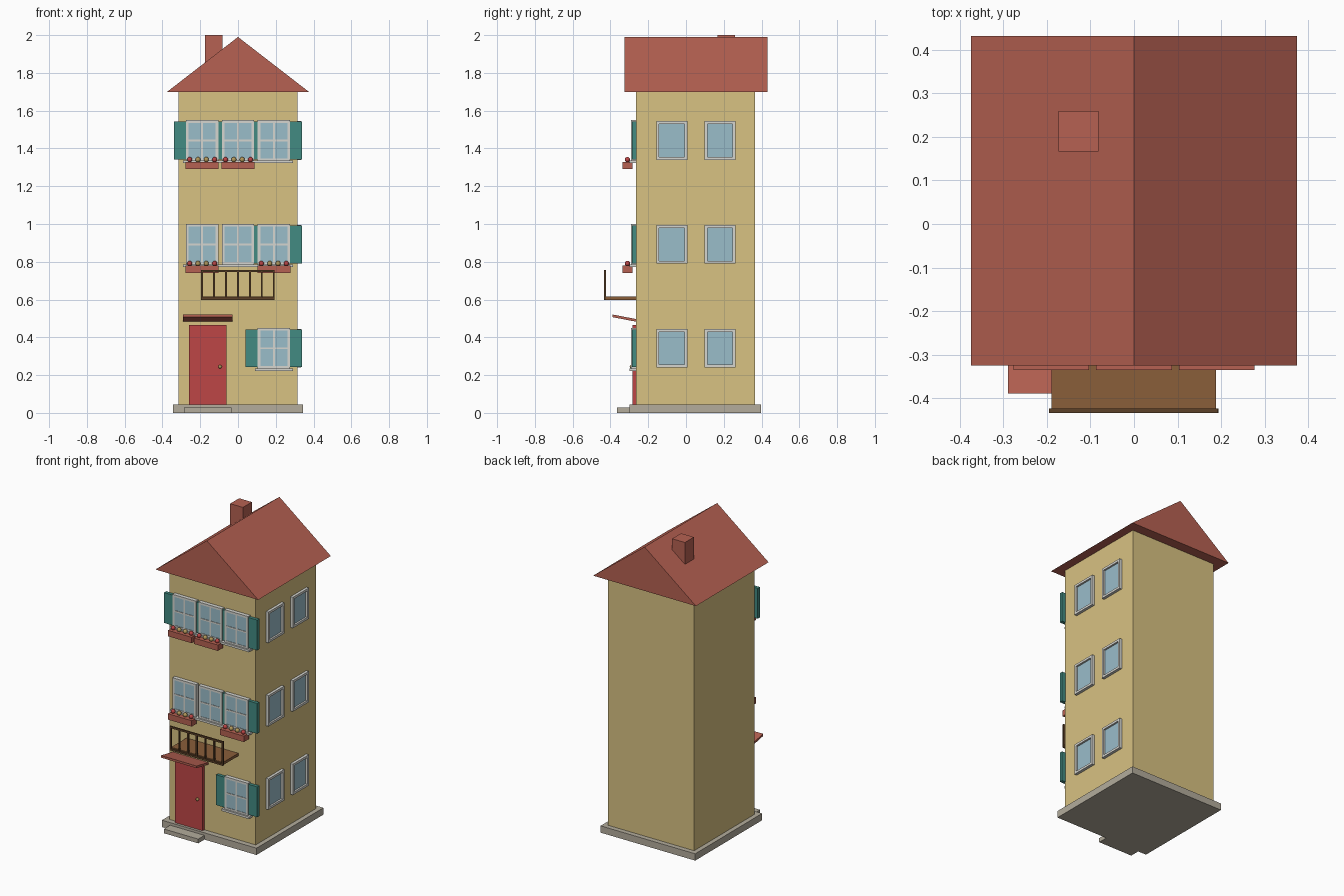
import bpy, bmesh, math

if "Cube" in bpy.data.objects:
    bpy.data.objects.remove(bpy.data.objects["Cube"])


def mat(name, hexcol):
    rgb = [int(hexcol[i:i + 2], 16) / 255 for i in (0, 2, 4)]
    lin = [c / 12.92 if c <= 0.04045 else ((c + 0.055) / 1.055) ** 2.4 for c in rgb]
    m = bpy.data.materials.new(name)
    m.diffuse_color = (*lin, 1)
    m.use_nodes = True
    m.node_tree.nodes["Principled BSDF"].inputs["Base Color"].default_value = m.diffuse_color
    return m


WALL = mat("cream plaster", "D8C282")
ROOF = mat("terracotta", "B66152")
STONE = mat("stone", "B3AC9C")
FRAME = mat("pale frame", "D6D6D0")
GLASS = mat("window glass", "9ABDCA")
TEAL = mat("teal shutter", "428B82")
DOOR = mat("door red", "BE4646")
WOOD = mat("balcony wood", "8A5E3A")
DARK = mat("dark wood", "5C4128")
TAN = mat("flower tan", "B59A5C")


def finish(name, bm, m):
    me = bpy.data.meshes.new(name)
    bm.to_mesh(me)
    bm.free()
    me.materials.append(m)
    ob = bpy.data.objects.new(name, me)
    bpy.context.collection.objects.link(ob)
    return ob


def add_box(bm, x0, x1, y0, y1, z0, z1):
    vs = bmesh.ops.create_cube(bm, size=1)["verts"]
    for v in vs:
        v.co = ((x0 + x1) / 2 + v.co.x * (x1 - x0),
                (y0 + y1) / 2 + v.co.y * (y1 - y0),
                (z0 + z1) / 2 + v.co.z * (z1 - z0))


def boxes(name, m, *dims):
    bm = bmesh.new()
    for d in dims:
        add_box(bm, *d)
    return finish(name, bm, m)


def prism(name, m, profile, axis, a, b):
    """Extrude a closed 2D profile along x or y."""
    bm = bmesh.new()
    put = (lambda p, t: (p[0], t, p[1])) if axis == "y" else (lambda p, t: (t, p[0], p[1]))
    f = bm.faces.new([bm.verts.new(put(p, a)) for p in profile])
    ext = bmesh.ops.extrude_face_region(bm, geom=[f])["geom"]
    for v in ext:
        if isinstance(v, bmesh.types.BMVert):
            v.co["xyz".index(axis)] = b
    bmesh.ops.recalc_face_normals(bm, faces=bm.faces)
    return finish(name, bm, m)


def ball(name, m, loc, r):
    bm = bmesh.new()
    bmesh.ops.create_uvsphere(bm, u_segments=10, v_segments=6, radius=r)
    bmesh.ops.translate(bm, verts=bm.verts, vec=loc)
    ob = finish(name, bm, m)
    ob.data.shade_smooth()
    return ob


# Main masses
boxes("foundation", STONE, (-.345, .345, -.30, .397, 0, .045))
boxes("front_step", STONE, (-.285, -.035, -.365, -.295, 0, .028))
boxes("walls", WALL, (-.315, .315, -.265, .365, .04, 1.70))
prism("roof", ROOF, [(-.375, 1.70), (.375, 1.70), (0, 1.99)], "y", -.325, .432)
boxes("chimney", ROOF, (-.174, -.081, .167, .26, 1.78, 2.0))

# Door and canopy
boxes("door", DOOR, (-.26, -.06, -.283, -.26, .045, .465))
ball("door_knob", TAN, (-.095, -.288, .245), .01)
prism("door_canopy", ROOF, [(-.26, .482), (-.26, .496), (-.39, .521), (-.39, .507)],
      "x", -.29, -.03)

# Balcony with front railing only
boxes("balcony_floor", WOOD, (-.19, .188, -.425, -.26, .598, .616))
boxes("balcony_railing", DARK,
      (-.195, .193, -.434, -.424, .745, .757),
      (-.195, .193, -.434, -.424, .598, .610),
      *[(x - .005, x + .005, -.434, -.424, .60, .75)
        for x in (-.19 + i * .0632 for i in range(7))])


# Front window: frame with cross bars, glass and sill
def front_window(tag, x, z):
    w, h, t = .086, .108, .014
    boxes("window_frame_" + tag, FRAME,
          (x - w, x - w + t, -.29, -.26, z - h, z + h),
          (x + w - t, x + w, -.29, -.26, z - h, z + h),
          (x - w + t, x + w - t, -.29, -.26, z + h - t, z + h),
          (x - w + t, x + w - t, -.29, -.26, z - h, z - h + t),
          (x - .005, x + .005, -.29, -.28, z - h + t, z + h - t),
          (x - w + t, x + w - t, -.29, -.28, z - .005, z + .005))
    boxes("window_glass_" + tag, GLASS,
          (x - w + t, x + w - t, -.287, -.262, z - h + t, z + h - t))
    boxes("window_sill_" + tag, FRAME, (x - .1, x + .1, -.30, -.26, z - .12, z - .106))


def shutters(tag, x, z):
    boxes("shutters_" + tag, TEAL, *[
        (x + s * .117 - .033, x + s * .117 + .033, -.285, -.262, z - .10, z + .10)
        for s in (-1, 1)])


# Flower box holding four small blooms
def flower_box(tag, x, z):
    boxes("flower_box_" + tag, ROOF, (x - .087, x + .087, -.335, -.283, z - .152, z - .113))
    for i in range(4):
        ball(f"flower_{tag}_{i}", DOOR if i % 3 == 0 else TAN,
             (x - .066 + i * .044, -.31, z - .101), .014)


for fl in range(3):
    z = .342 + fl * .55
    for c, x in enumerate((-.19, 0, .19)):
        tag = f"{fl}_{c}"
        if fl == 0 and c < 2:
            continue
        front_window(tag, x, z)
        if c == 2 or (fl, c) == (2, 0):
            shutters(tag, x, z)
        if (fl, c) in ((1, 0), (1, 2), (2, 0), (2, 1)):
            flower_box(tag, x, z)

    # Right side windows
    for k, y in enumerate((-.075, .18)):
        w, h, t = .082, .102, .015
        boxes(f"side_frame_{fl}_{k}", FRAME,
              (.31, .333, y - w, y - w + t, z - h, z + h),
              (.31, .333, y + w - t, y + w, z - h, z + h),
              (.31, .333, y - w + t, y + w - t, z + h - t, z + h),
              (.31, .333, y - w + t, y + w - t, z - h, z - h + t))
        boxes(f"side_glass_{fl}_{k}", GLASS,
              (.312, .321, y - w + t, y + w - t, z - h + t, z + h - t))
